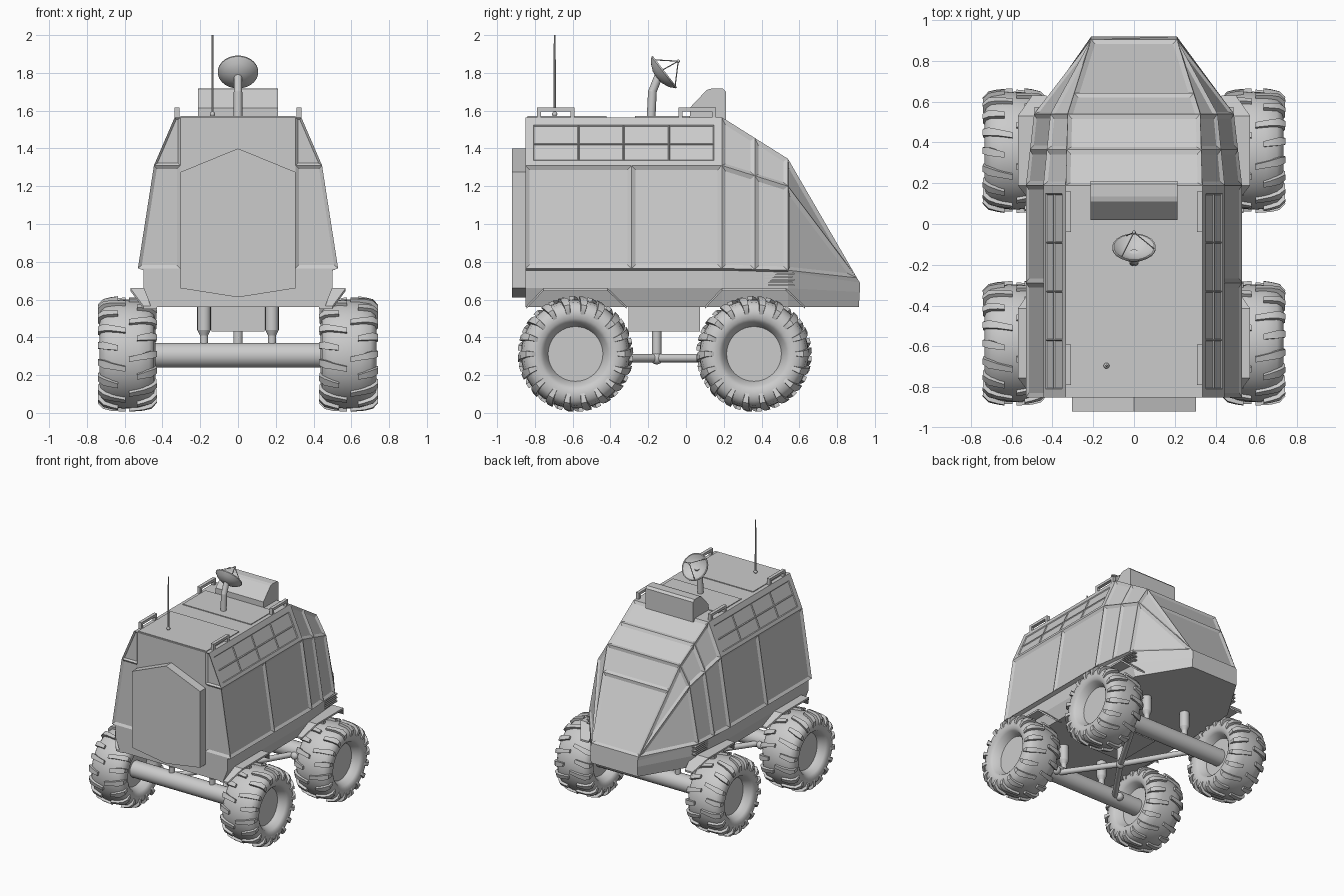
import bpy, bmesh, math
from mathutils import Vector

if "Cube" in bpy.data.objects:
    bpy.data.objects.remove(bpy.data.objects["Cube"])

def finish(name, bm, smooth=False, normals=True):
    if normals:
        bmesh.ops.recalc_face_normals(bm, faces=bm.faces[:])
    me = bpy.data.meshes.new(name)
    bm.to_mesh(me)
    bm.free()
    ob = bpy.data.objects.new(name, me)
    bpy.context.collection.objects.link(ob)
    if smooth:
        bpy.ops.object.select_all(action='DESELECT')
        ob.select_set(True)
        bpy.context.view_layer.objects.active = ob
        bpy.ops.object.shade_smooth_by_angle(angle=math.radians(35))
    return ob

def extrude_x(name, yz, x0, x1):
    bm = bmesh.new()
    f = bm.faces.new([bm.verts.new((x0, y, z)) for y, z in yz])
    r = bmesh.ops.extrude_face_region(bm, geom=[f])
    bmesh.ops.translate(bm, vec=(x1 - x0, 0, 0), verts=[v for v in r['geom'] if isinstance(v, bmesh.types.BMVert)])
    return finish(name, bm)

def box(name, x0, x1, y0, y1, z0, z1):
    return extrude_x(name, [(y0, z0), (y1, z0), (y1, z1), (y0, z1)], x0, x1)

def rod(name, a, b, r, r2=None, n=16):
    a, b = Vector(a), Vector(b)
    bm = bmesh.new()
    bmesh.ops.create_cone(bm, cap_ends=True, segments=n, radius1=r, radius2=r if r2 is None else r2, depth=(b - a).length)
    ob = finish(name, bm, True)
    ob.location = (a + b) / 2
    ob.rotation_mode = 'QUATERNION'
    ob.rotation_quaternion = (b - a).to_track_quat('Z', 'Y')
    return ob

def ball(name, p, r):
    bm = bmesh.new()
    bmesh.ops.create_uvsphere(bm, u_segments=14, v_segments=8, radius=r)
    finish(name, bm, True).location = p

def lathe(bm, profile, n):
    # profile of (axis x, radius), spun around x
    rings = []
    for x, r in profile:
        if r == 0:
            rings.append([bm.verts.new((x, 0, 0))] * n)
        else:
            rings.append([bm.verts.new((x, r * math.cos(2 * math.pi * i / n), r * math.sin(2 * math.pi * i / n))) for i in range(n)])
    for a, b in zip(rings, rings[1:]):
        for i in range(n):
            j = (i + 1) % n
            bm.faces.new(list(dict.fromkeys([a[i], a[j], b[j], b[i]])))

# ---- cabin shell: flat facets divided into recessed panels ----
cab = bmesh.new()
MID = Vector((0, 0, 1.0))

def panel(pts, us=(0, 1), vs=(0, 1), inset=.022, depth=.012, mirror=True, margin=False):
    for s in ((1, -1) if mirror else (1,)):
        P = [Vector((p[0] * s, p[1], p[2])) for p in pts]
        recess = []
        if len(P) == 4:
            at = lambda u, v: P[0].lerp(P[1], u).lerp(P[3].lerp(P[2], u), v)
            cells = [(i, j, [at(us[i], vs[j]), at(us[i + 1], vs[j]), at(us[i + 1], vs[j + 1]), at(us[i], vs[j + 1])])
                     for i in range(len(us) - 1) for j in range(len(vs) - 1)]
        else:
            cells = [(0, 0, P)]
        for i, j, c in cells:
            f = cab.faces.new([cab.verts.new(p) for p in c])
            f.normal_update()
            if f.normal.dot(f.calc_center_median() - MID) < 0:
                f.normal_flip()
            edge = margin and (i in (0, len(us) - 2) or j in (0, len(vs) - 2))
            if inset and not edge:
                recess.append(f)
        if recess:
            bmesh.ops.inset_individual(cab, faces=recess, thickness=inset, depth=-depth, use_even_offset=True)

def neg(p):
    return (-p[0], p[1], p[2])

LA, UA, RA = (.53, -.85, .765), (.445, -.85, 1.31), (.335, -.85, 1.565)
LB, UB, RB = (.53, .19, .765), (.445, .19, 1.31), (.335, .19, 1.565)
LC, UC, RC = (.49, .54, .755), (.41, .54, 1.2), (.325, .54, 1.345)
N = (.21, .905, .715)
panel([LA, LB, UB, UA], us=(0, .54, 1))
panel([UA, UB, RB, RA], us=(0, .04, .27, .5, .73, .96, 1), vs=(0, .1, .45, .84, 1), inset=.005, depth=.006, margin=True)
panel([LB, LC, UC, UB], us=(0, .5, 1))
panel([UB, UC, RC, RB], us=(0, .5, 1))
panel([RC, UC, N], inset=.02)
panel([UC, LC, N], inset=.022)
panel([neg(RB), RB, RC, neg(RC)], vs=(0, .5, 1), mirror=False)
panel([neg(RC), RC, N, neg(N)], vs=(0, .28, 1), mirror=False)
panel([neg(RA), RA, RB, neg(RB)], inset=0, mirror=False)
# rear wall
panel([(.305, -.85, .765), LA, UA, (.305, -.85, 1.31)], inset=.018)
panel([(.305, -.85, 1.31), UA, RA, (.305, -.85, 1.565)], inset=.012)
panel([(-.305, -.85, .765), (.305, -.85, .765), (.305, -.85, 1.565), (-.305, -.85, 1.565)], inset=0, mirror=False)
finish("cabin_shell", cab, normals=False)

# ---- lower hull: lofted half sections, mirrored ----
hull = bmesh.new()
secs = [[(.53, -.85, .765), (.5, -.85, .755), (.5, -.85, .66), (.46, -.85, .56)],
        [(.53, .19, .765), (.5, .19, .755), (.5, .19, .66), (.46, .19, .56)],
        [(.49, .54, .755), (.475, .54, .745), (.47, .54, .66), (.44, .54, .56)],
        [(.21, .905, .715), (.21, .92, .69), (.21, .92, .64), (.21, .915, .56)]]
rings = [[hull.verts.new(p) for p in s] + [hull.verts.new(neg(p)) for p in reversed(s)] for s in secs]
for a, b in zip(rings, rings[1:]):
    for i in range(8):
        hull.faces.new([a[i], a[(i + 1) % 8], b[(i + 1) % 8], b[i]])
hull.faces.new(rings[0])
hull.faces.new(rings[-1])
finish("lower_hull", hull)

# ---- rear door ----
bm = bmesh.new()
door = [(-.305, .66), (0, .612), (.305, .66), (.305, 1.275), (0, 1.4), (-.305, 1.275)]
f = bm.faces.new([bm.verts.new((x, -.845, z)) for x, z in door])
r = bmesh.ops.extrude_face_region(bm, geom=[f])
bmesh.ops.translate(bm, vec=(0, -.075, 0), verts=[v for v in r['geom'] if isinstance(v, bmesh.types.BMVert)])
finish("rear_door", bm)

# ---- roof equipment ----
box("rear_roof_plate", -.305, .305, -.84, -.42, 1.56, 1.571)
box("middle_roof_plate", -.305, .305, -.27, .02, 1.56, 1.571)
extrude_x("roof_housing", [(.02, 1.56), (.02, 1.615), (.11, 1.71), (.135, 1.717), (.195, 1.717), (.212, 1.70), (.212, 1.54)], -.213, .213)
for s in (1, -1):
    for y0, y1 in ((-.79, -.59), (-.04, .16)):
        xa, xb = sorted((s * .31, s * .336))
        box("roof_rail_bar", xa, xb, y0, y1, 1.596, 1.616)
        for y in (y0, y1 - .022):
            box("roof_rail_post", xa, xb, y, y + .022, 1.555, 1.6)
rod("antenna_mast", (-.135, -.695, 1.56), (-.135, -.695, 2.0), .0065, .005, 8)
ball("antenna_base", (-.135, -.695, 1.582), .014)

# ---- dish ----
rod("dish_post", (0, -.185, 1.56), (0, -.178, 1.70), .023)
ball("dish_post_elbow", (0, -.178, 1.70), .023)
rod("dish_post_arm", (0, -.178, 1.70), (0, -.145, 1.785), .022)
bm = bmesh.new()
lathe(bm, [(-.035, 0), (-.03, .04), (-.012, .08), (.012, .107), (.02, .107), (.02, .1), (0, .075), (-.016, .04), (-.02, 0)], 24)
dish = finish("dish_bowl", bm, True)
axis, centre = Vector((0, .79, .61)), Vector((0, -.128, 1.795))
q = Vector((1, 0, 0)).rotation_difference(axis)
dish.rotation_mode, dish.rotation_quaternion, dish.location = 'QUATERNION', q, centre
tip = centre + axis * .11
for k in range(3):
    a = math.pi / 2 + k * 2 * math.pi / 3
    rod("dish_feed_strut", centre + q @ Vector((.018, .1 * math.cos(a), .1 * math.sin(a))), tip, .003, n=6)
ball("dish_feed", tip, .009)

# ---- wheels with staggered lugs, axles, suspension, fenders ----
def wheel(s, y):
    bm = bmesh.new()
    lathe(bm, [(.075, 0), (.075, .145), (.085, .15), (.13, .17), (.142, .187), (.148, .215), (.14, .25), (.115, .275), (.06, .286), (0, .289),
               (-.06, .286), (-.115, .275), (-.14, .25), (-.148, .215), (-.142, .187), (-.13, .17), (-.085, .15), (-.075, .145), (-.075, 0)], 40)
    count = 18
    for side in (1, -1):
        for k in range(count):
            base = 2 * math.pi * (k + (.5 if side < 0 else 0)) / count
            end = .01 if k % 2 else .05
            prev = None
            for x, rad, w in ((.154, .222, .05), (.156, .262, .06), (.128, .291, .07), (.085, .301, .055), (end, .306, .045)):
                ring = []
                for dx, dr, t in ((0, 0, -1), (0, 0, 1), (-.02, -.03, 1), (-.02, -.03, -1)):
                    a = base + t * w + .1 * (1 - x / .156)
                    xx = side * (x + dx if x > .1 else x)
                    ring.append(bm.verts.new((xx, (rad + dr) * math.cos(a), (rad + dr) * math.sin(a))))
                if prev:
                    for i in range(4):
                        bm.faces.new([prev[i], prev[(i + 1) % 4], ring[(i + 1) % 4], ring[i]])
                else:
                    bm.faces.new(ring)
                prev = ring
            bm.faces.new(prev)
    finish("wheel", bm, True).location = (s * .586, y, .312)

for y in (-.585, .36):
    rod("axle", (-.52, y, .305), (.52, y, .305), .066, n=24)
    for s in (1, -1):
        wheel(s, y)
        rod("shock_cylinder", (s * .18, y, .44), (s * .18, y, .57), .036)
        rod("shock_taper", (s * .18, y, .41), (s * .18, y, .44), .022, .036)
        rod("shock_piston", (s * .18, y, .33), (s * .18, y, .42), .022)
        rod("diagonal_link", (s * .3, y, .29), (0, -.155, .29), .022)
        ball("link_joint", (s * .3, y + (.06 if y < 0 else -.06), .29), .032)
        # fender: bent strip, narrower at its lower ends
        bm = bmesh.new()
        pts = [(-.26, .565, .5), (-.17, .66, .57), (.17, .66, .57), (.27, .565, .5)]
        row = [[bm.verts.new((s * x, y + dy, z + dz)) for x, dz in ((.43, 0), (w, 0), (w, -.014), (.43, -.014))] for dy, z, w in pts]
        for a, b in zip(row, row[1:]):
            for i in range(4):
                bm.faces.new([a[i], a[(i + 1) % 4], b[(i + 1) % 4], b[i]])
        bm.faces.new(row[0])
        bm.faces.new(row[-1])
        finish("fender", bm)
box("belly_box", -.14, .14, -.305, .075, .432, .57)
rod("centre_post", (0, -.155, .28), (0, -.155, .44), .025)
ball("centre_joint", (0, -.155, .29), .034)

# ---- side vents by the nose ----
for s in (1, -1):
    for k in range(5):
        xa, xb = sorted((s * .455, s * .487))
        z = .672 + k * .015
        box("vent_slat", xa, xb, .415, .575 - .01 * (k % 2), z, z + .008)
